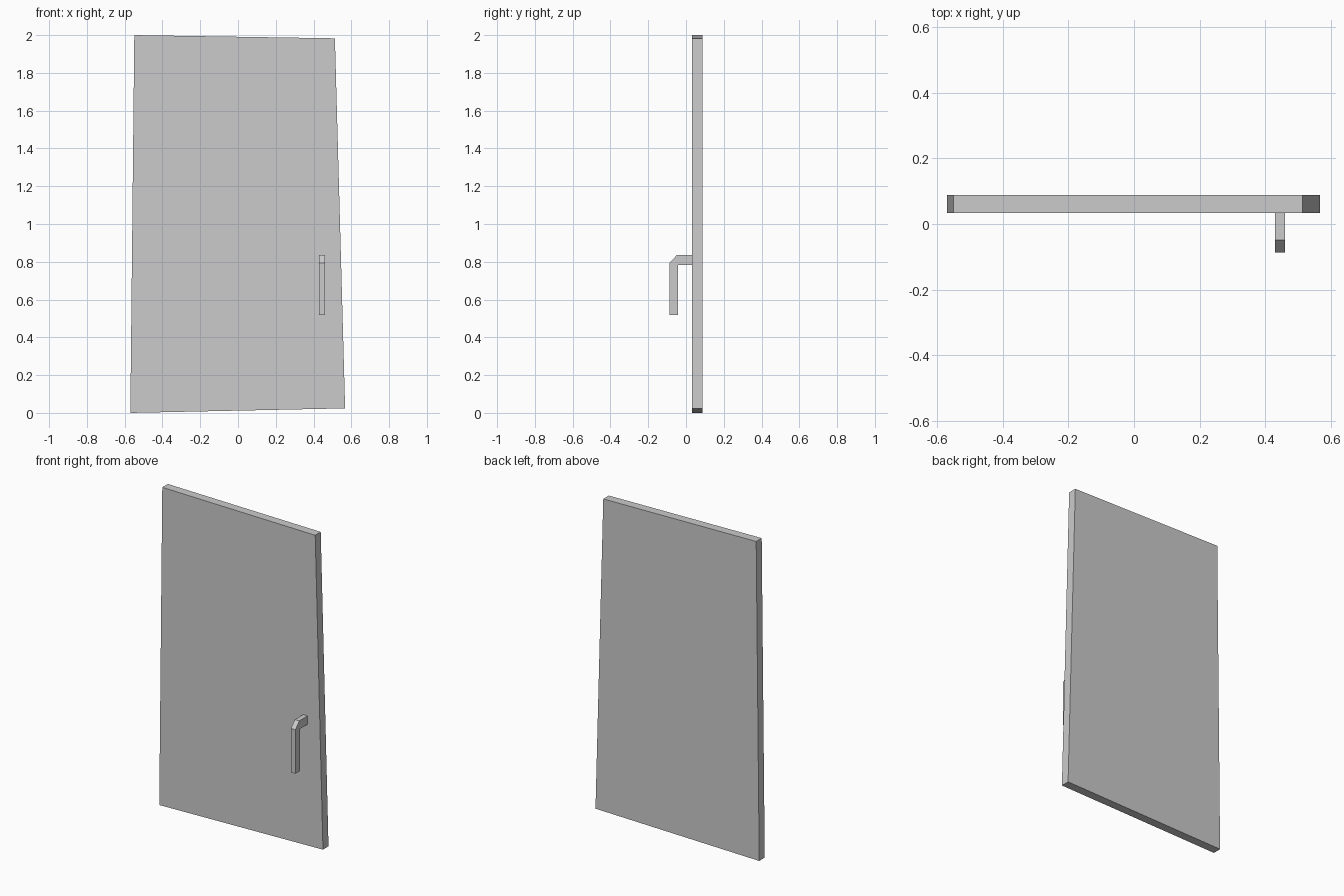
import bpy
import bmesh
from mathutils import Vector

if "Cube" in bpy.data.objects:
    bpy.data.objects.remove(bpy.data.objects["Cube"])


def extrude_profile(name, points, offset):
    """Closed solid made by sweeping a flat profile along an offset."""
    bm = bmesh.new()
    face = bm.faces.new([bm.verts.new(p) for p in points])
    result = bmesh.ops.extrude_face_region(bm, geom=[face], use_keep_orig=True)
    moved = [v for v in result["geom"] if isinstance(v, bmesh.types.BMVert)]
    bmesh.ops.translate(bm, verts=moved, vec=Vector(offset))
    bmesh.ops.recalc_face_normals(bm, faces=bm.faces)
    mesh = bpy.data.meshes.new(name)
    bm.to_mesh(mesh)
    bm.free()
    obj = bpy.data.objects.new(name, mesh)
    bpy.context.collection.objects.link(obj)
    return obj


DOOR_FRONT, DOOR_BACK = 0.033, 0.088

# Crooked door panel: outline in x, z, swept through its thickness
outline = [(-0.57, 0.0), (0.567, 0.024), (0.513, 1.983), (-0.549, 2.0)]
extrude_profile("door_panel", [(x, DOOR_FRONT, z) for x, z in outline],
                (0, DOOR_BACK - DOOR_FRONT, 0))

# Bent handle with a chamfered elbow: profile in y, z, swept along x
bend = [(DOOR_FRONT, 0.835), (-0.049, 0.835), (-0.087, 0.794), (-0.087, 0.518),
        (-0.042, 0.518), (-0.042, 0.782), (DOOR_FRONT, 0.782)]
extrude_profile("door_handle", [(0.429, y, z) for y, z in bend], (0.031, 0, 0))
